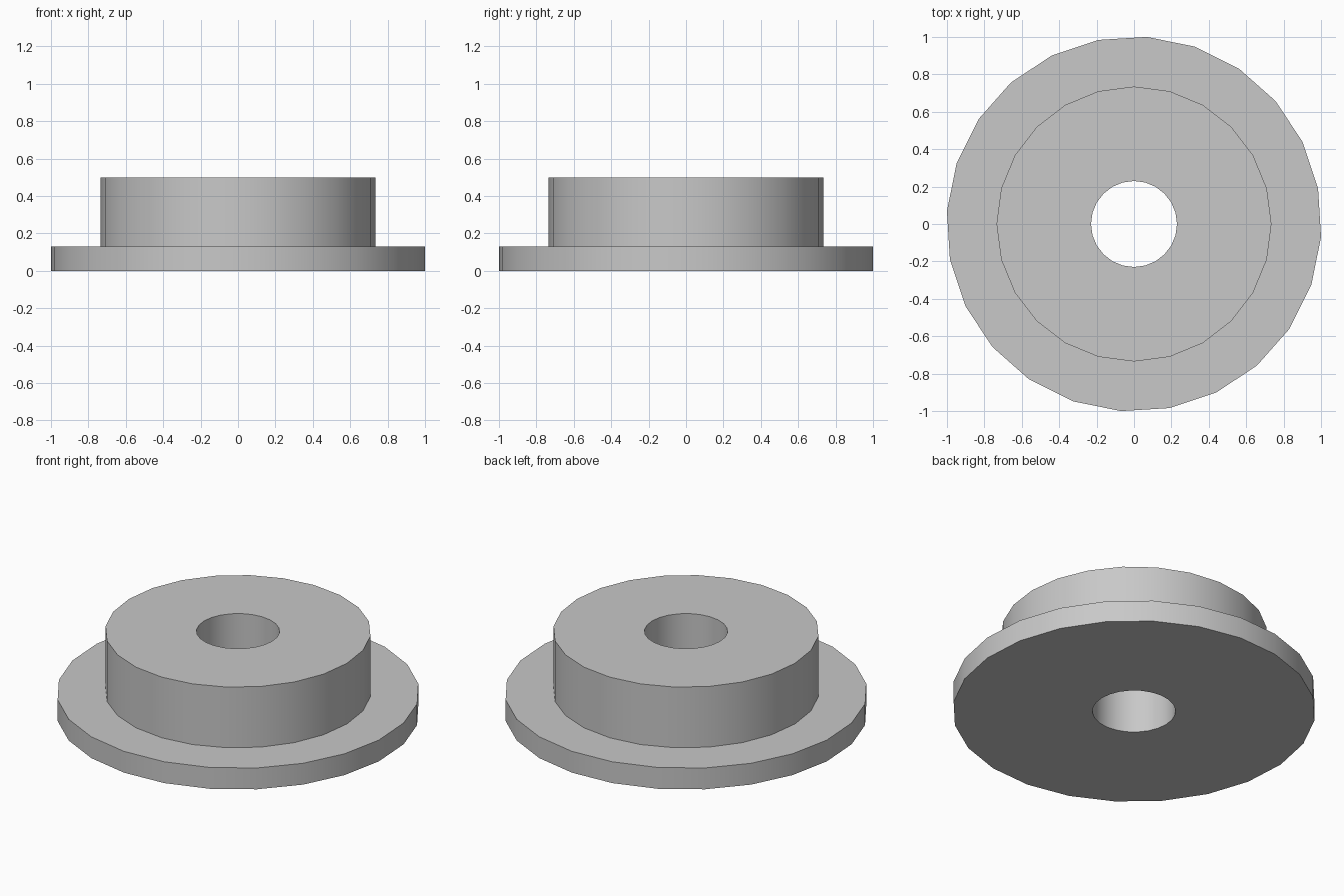
import bpy
import bmesh
import math

cube = bpy.data.objects.get("Cube")
if cube:
    bpy.data.objects.remove(cube, do_unlink=True)

SIDES = 24
BORE_R, HUB_R, FLANGE_R = 0.23, 0.735, 1.0025
FLANGE_TOP, HUB_TOP = 0.13, 0.5
FLANGE_TURN = math.radians(-4)

# Plain grey material
grey = bpy.data.materials.new("grey")
grey.use_nodes = True
colour = (0.58, 0.58, 0.58, 1)
grey.diffuse_color = colour
grey.node_tree.nodes["Principled BSDF"].inputs["Base Color"].default_value = colour


def ring(bm, radius, z, turn=0.0):
    """One closed loop of vertices around the axis."""
    step = math.tau / SIDES
    return [bm.verts.new((radius * math.cos(i * step + turn),
                          radius * math.sin(i * step + turn), z))
            for i in range(SIDES)]


bm = bmesh.new()

# Cross-section: bore, flange and hub as one closed loop of rings
rings = [
    ring(bm, BORE_R, 0),
    ring(bm, FLANGE_R, 0, FLANGE_TURN),
    ring(bm, FLANGE_R, FLANGE_TOP, FLANGE_TURN),
    ring(bm, HUB_R, FLANGE_TOP),
    ring(bm, HUB_R, HUB_TOP),
    ring(bm, BORE_R, HUB_TOP),
]
for a, b in zip(rings, rings[1:] + rings[:1]):
    for i in range(SIDES):
        j = (i + 1) % SIDES
        bm.faces.new((a[i], a[j], b[j], b[i]))
bmesh.ops.recalc_face_normals(bm, faces=bm.faces)

mesh = bpy.data.meshes.new("flanged_bushing")
bm.to_mesh(mesh)
bm.free()
mesh.materials.append(grey)
bushing = bpy.data.objects.new("flanged_bushing", mesh)
bpy.context.collection.objects.link(bushing)

# Smooth walls with crisp rims
bpy.ops.object.select_all(action="DESELECT")
bushing.select_set(True)
bpy.context.view_layer.objects.active = bushing
bpy.ops.object.shade_smooth_by_angle(angle=math.radians(30))
